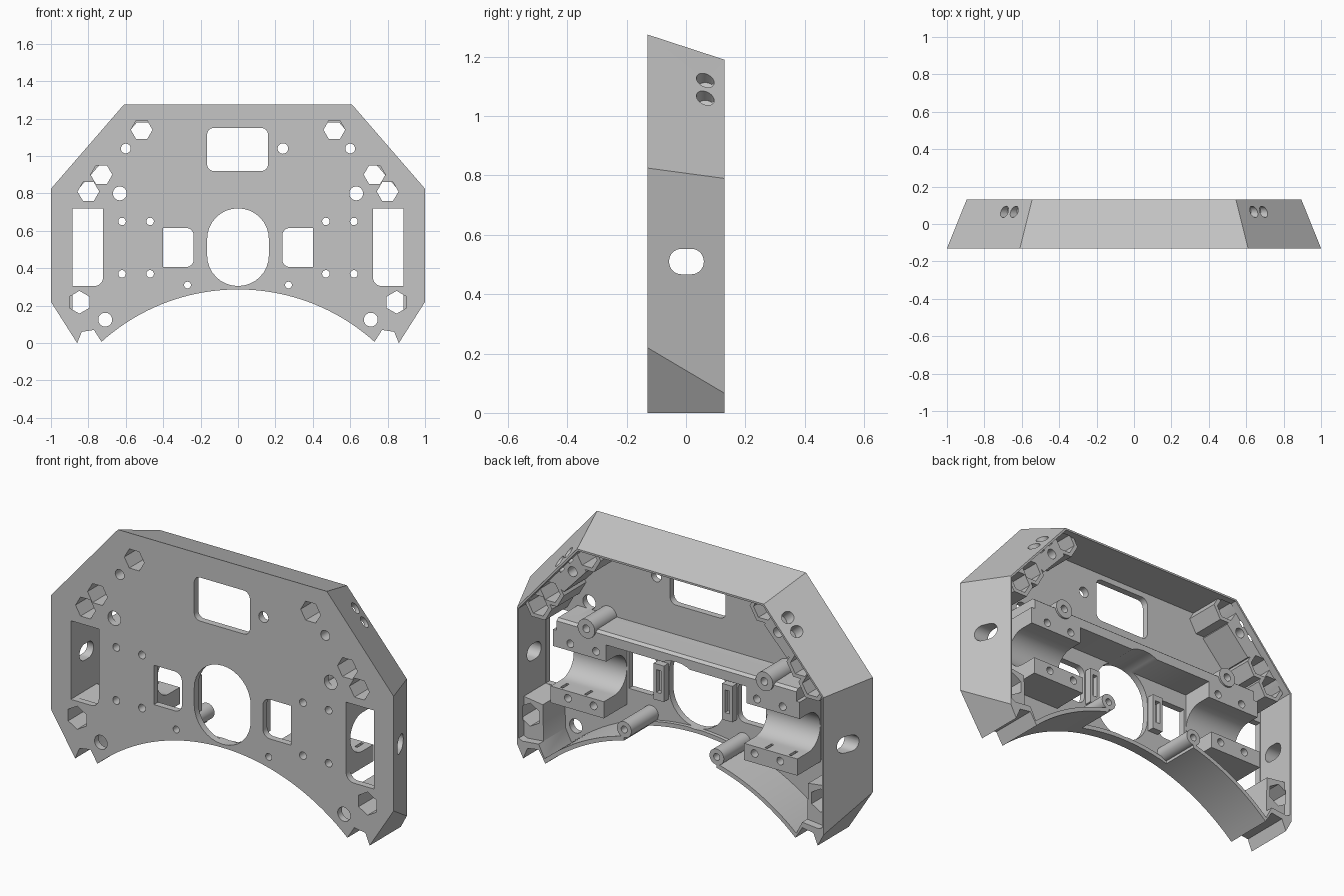
import bpy, bmesh, math
from mathutils import Vector

cube = bpy.data.objects.get("Cube")
if cube:
    bpy.data.objects.remove(cube, do_unlink=True)

grey = bpy.data.materials.new("plain grey")
grey.use_nodes = True
colour = (0.56, 0.56, 0.56, 1)
grey.diffuse_color = colour
grey.node_tree.nodes["Principled BSDF"].inputs["Base Color"].default_value = colour

F, B = -0.13, 0.13          # front and back planes
PLATE = -0.095              # rear surface of the front plate
R, ZC = 1.0916, -0.805      # bottom arch


# ---- helpers ----
def loft(bm, ring_a, ring_b):
    a = [bm.verts.new(p) for p in ring_a]
    b = [bm.verts.new(p) for p in ring_b]
    n = len(a)
    faces = [bm.faces.new(a), bm.faces.new(b[::-1])]
    for i in range(n):
        j = (i + 1) % n
        faces.append(bm.faces.new((a[j], a[i], b[i], b[j])))
    bmesh.ops.recalc_face_normals(bm, faces=faces)


def prism_y(bm, pts, y0, y1):
    loft(bm, [(x, y0, z) for x, z in pts], [(x, y1, z) for x, z in pts])


def prism_x(bm, pts, x0, x1):
    loft(bm, [(x0, y, z) for y, z in pts], [(x1, y, z) for y, z in pts])


def make(name, bm):
    me = bpy.data.meshes.new(name)
    bm.to_mesh(me)
    bm.free()
    me.materials.append(grey)
    ob = bpy.data.objects.new(name, me)
    bpy.context.collection.objects.link(ob)
    return ob


def cut(ob, cutter):
    mod = ob.modifiers.new("cut", 'BOOLEAN')
    mod.operation, mod.solver, mod.object = 'DIFFERENCE', 'EXACT', cutter
    bpy.ops.object.select_all(action='DESELECT')
    bpy.context.view_layer.objects.active = ob
    ob.select_set(True)
    bpy.ops.object.modifier_apply(modifier=mod.name)


def ngon(x, z, r, n=32, turn=0.0):
    return [(x + r * math.cos(turn + 2 * math.pi * i / n),
             z + r * math.sin(turn + 2 * math.pi * i / n)) for i in range(n)]


def rounded(x0, x1, z0, z1, radii):
    """Rectangle; radii order: lower left, lower right, upper right, upper left."""
    pts = []
    corners = [(x0, z0, 1, 1), (x1, z0, -1, 1), (x1, z1, -1, -1), (x0, z1, 1, -1)]
    for k, ((x, z, sx, sz), r) in enumerate(zip(corners, radii)):
        if r == 0:
            pts.append((x, z))
            continue
        for i in range(9):
            t = math.pi * (1 + k / 2 + i / 16)
            pts.append((x + sx * r + r * math.cos(t), z + sz * r + r * math.sin(t)))
    return pts


def flip(pts):
    return [(-x, z) for x, z in pts]


def arch(r, xmax, n=24):
    return [(xmax * i / n, ZC + math.sqrt(r * r - (xmax * i / n) ** 2)) for i in range(n + 1)]


def whole(half):
    """Close a right half that starts on the centre line."""
    return half + flip(half[1:])[::-1]


# ---- tapered shell ----
foot = arch(R, 0.73) + [(0.77, 0.07), (0.835, 0.06), (0.86, 0.0)]
front = whole(foot + [(1, 0.22), (1, 0.825), (0.61, 1.275)])
back = whole(foot + [(0.895, 0.066), (0.895, 0.79), (0.545, 1.19)])
bm = bmesh.new()
loft(bm, [(x, F, z) for x, z in front], [(x, B, z) for x, z in back])
shell = make("housing_shell", bm)

# ---- cavity, leaving hexagonal sleeves and shoulder blocks standing ----
bm = bmesh.new()
inner = arch(R + 0.022, 0.735) + [(0.77, 0.1), (0.775, 0.29), (0.886, 0.305), (0.886, 0.786),
                                  (0.54, 1.18)]
prism_y(bm, whole(inner), PLATE, 0.3)
cavity = make("cavity_cutter", bm)
hexes = [(0.515, 1.14), (0.73, 0.9), (0.8, 0.81)]
block = [(0.60, 1.19), (0.77, 0.99), (0.65, 0.92), (0.52, 1.06)]
for group in [[ngon(*hexes[0], 0.08, 6), ngon(*hexes[1], 0.08, 6)],
              [ngon(*hexes[2], 0.08, 6)], [block]]:
    bm = bmesh.new()
    for pts in group:
        prism_y(bm, pts, -0.2, 0.09)
        prism_y(bm, flip(pts), -0.2, 0.09)
    keep = make("sleeve_helper", bm)
    cut(cavity, keep)
    bpy.data.objects.remove(keep, do_unlink=True)
cut(shell, cavity)

# low lip in the middle of the arch, recessed lower corners
bm = bmesh.new()
prism_y(bm, [(-0.27, 0.2), (0.27, 0.2), (0.27, 0.45), (-0.27, 0.45)], -0.075, 0.3)
corner = [(0.765, 0.1), (0.865, 0.09), (0.886, 0.1), (0.886, 0.32), (0.765, 0.32)]
prism_y(bm, corner, 0.088, 0.3)
prism_y(bm, flip(corner), 0.088, 0.3)
lip = make("recess_cutter", bm)
cut(shell, lip)

# ---- openings ----
bm = bmesh.new()
prism_y(bm, rounded(-0.165, 0.16, 0.92, 1.15, [0.035] * 4), -0.3, 0.3)
prism_y(bm, rounded(-0.165, 0.165, 0.305, 0.72, [0.164] * 4), -0.3, 0.3)
prism_y(bm, ngon(0.24, 1.04, 0.028), -0.3, 0.3)
pairs = [rounded(0.237, 0.4, 0.407, 0.615, [0.04, 0, 0, 0.04]),
         rounded(0.722, 0.885, 0.305, 0.72, [0.045, 0, 0, 0])]
for x, z, r in [(0.6, 1.04, 0.026), (0.632, 0.8, 0.037), (0.71, 0.125, 0.037), (0.27, 0.31, 0.018),
                (0.62, 0.65, 0.02), (0.47, 0.65, 0.02), (0.62, 0.37, 0.02), (0.47, 0.37, 0.02)]:
    pairs.append(ngon(x, z, r))
for pts in pairs:
    prism_y(bm, pts, -0.3, 0.3)
    prism_y(bm, flip(pts), -0.3, 0.3)
for s in (1, -1):
    for x, z in hexes[:2]:
        prism_y(bm, ngon(s * x, z, 0.058, 6), -0.3, 0.095)
    prism_y(bm, ngon(s * 0.848, 0.218, 0.061, 6, math.pi / 6), -0.3, 0.095)
    prism_y(bm, ngon(s * 0.52, 0.76, 0.02), -0.05, 0.3)
holes = make("opening_cutter", bm)

bm = bmesh.new()
for s in (1, -1):
    prism_y(bm, ngon(s * hexes[2][0], hexes[2][1], 0.058, 6), -0.3, 0.095)
    # slot in the side wall
    prism_x(bm, rounded(-0.057, 0.06, 0.467, 0.553, [0.042] * 4), s * 0.86, s * 1.2)
    # paired round holes in the sloping shoulder
    nrm, tan = Vector((s * 0.753, 0, 0.658)), Vector((-s * 0.658, 0, 0.753))
    for x, z in [(0.64, 1.12), (0.692, 1.06)]:
        c = Vector((s * x, 0.065, z))
        ring = [c + tan * u + Vector((0, v, 0)) for u, v in ngon(0, 0, 0.03)]
        loft(bm, [p - nrm * 0.045 for p in ring], [p + nrm * 0.1 for p in ring])
extra = make("shoulder_cutter", bm)
cut(shell, holes)
cut(shell, extra)

# ---- inner fittings ----
parts = [shell]
# cradle section: a round channel open to the back
cradle = [(-0.1, 0.70), (-0.1, 0.32), (0.10, 0.32), (0.10, 0.408)]
cradle += [(0.01 - 0.102 * math.sin(math.pi * i / 24), 0.51 - 0.102 * math.cos(math.pi * i / 24))
           for i in range(25)]
cradle += [(0.08, 0.612), (0.08, 0.70)]

bm = bmesh.new()
prism_x(bm, [(-0.1, 0.70), (0.08, 0.70), (0.08, 0.75), (0.065, 0.762), (-0.1, 0.765)], -0.7, 0.7)
beam = make("cross_beam", bm)
cut(beam, holes)
parts.append(beam)

for side, s in (("left", 1), ("right", -1)):
    # motor cradle with clamp slots
    bm = bmesh.new()
    prism_x(bm, cradle, s * 0.41, s * 0.72)
    ob = make(side + "_cradle", bm)
    bm = bmesh.new()
    for x in (0.52, 0.66):
        prism_x(bm, [(0.03, 0.392), (0.085, 0.392), (0.085, 0.45), (0.03, 0.45)],
                s * x, s * (x + 0.015))
    slots = make("slot_cutter", bm)
    cut(ob, slots)
    bpy.data.objects.remove(slots, do_unlink=True)
    cut(ob, holes)
    parts.append(ob)

    # screw bosses
    for label, x, z, r, y1 in [("lower_boss", 0.27, 0.31, 0.042, 0.13),
                               ("upper_boss", 0.52, 0.76, 0.05, 0.09)]:
        bm = bmesh.new()
        prism_y(bm, ngon(s * x, z, r), -0.1, y1)
        ob = make(side + "_" + label, bm)
        cut(ob, holes)
        parts.append(ob)

    # slotted post beside the central opening
    bm = bmesh.new()
    prism_y(bm, rounded(s * 0.2 - 0.03, s * 0.2 + 0.03, 0.41, 0.60, [0] * 4), -0.1, -0.058)
    ob = make(side + "_slotted_post", bm)
    bm = bmesh.new()
    prism_y(bm, rounded(s * 0.2 - 0.014, s * 0.2 + 0.014, 0.45, 0.57, [0] * 4), -0.085, 0.1)
    slot = make("post_cutter", bm)
    cut(ob, slot)
    bpy.data.objects.remove(slot, do_unlink=True)
    parts.append(ob)

for helper in (cavity, lip, holes, extra):
    bpy.data.objects.remove(helper, do_unlink=True)

# ---- shading ----
bpy.ops.object.select_all(action='DESELECT')
for ob in parts:
    ob.select_set(True)
bpy.context.view_layer.objects.active = shell
bpy.ops.object.shade_smooth_by_angle(angle=math.radians(30))
